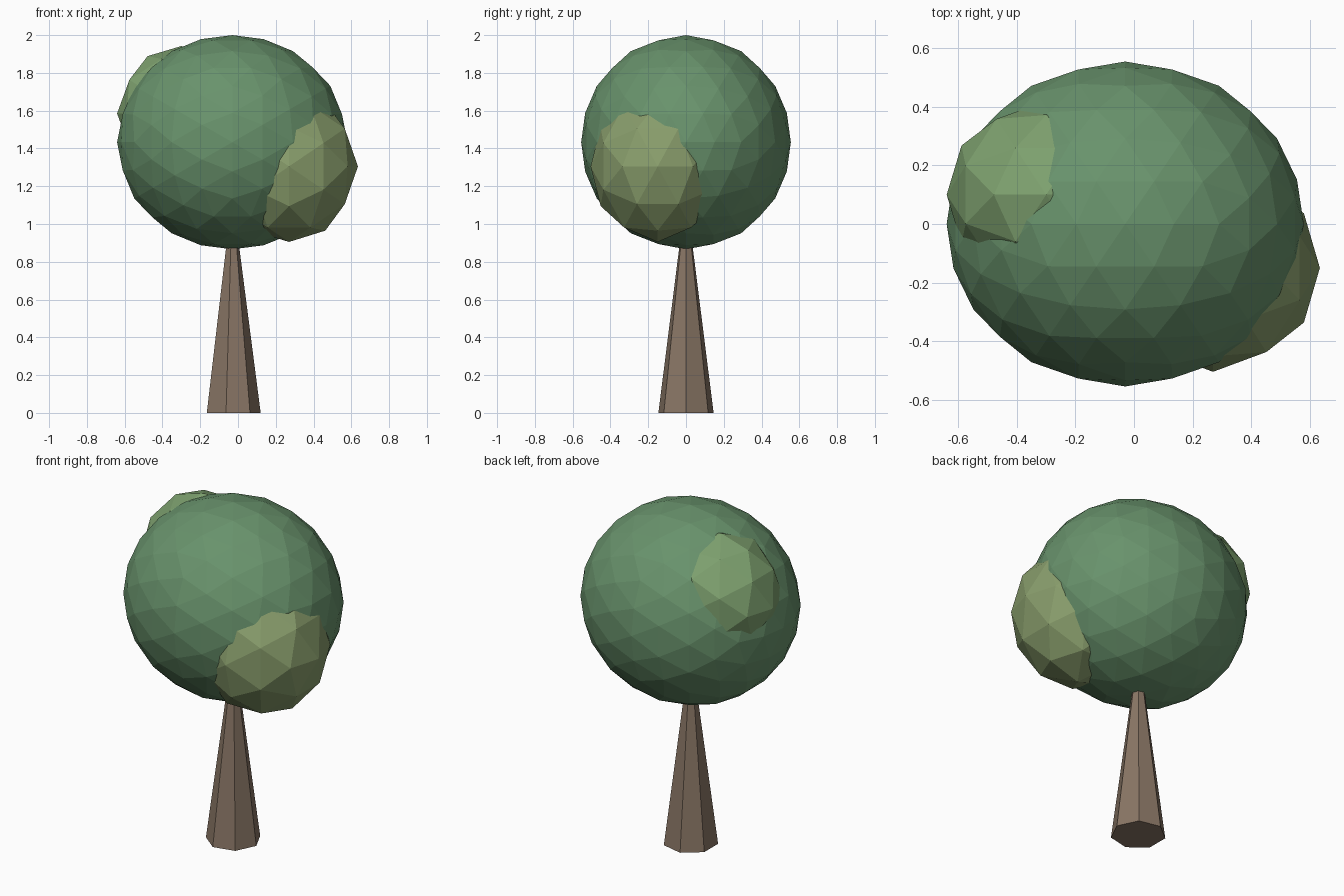
import bpy
import bmesh
from mathutils import Vector

if "Cube" in bpy.data.objects:
    bpy.data.objects.remove(bpy.data.objects["Cube"])

PHI = (1 + 5 ** 0.5) / 2


def finish(bm, name, location, color):
    """Turn a bmesh into a flat-shaded, coloured object."""
    bmesh.ops.recalc_face_normals(bm, faces=bm.faces[:])
    mesh = bpy.data.meshes.new(name)
    bm.to_mesh(mesh)
    bm.free()
    mat = bpy.data.materials.new(name + "_color")
    mat.diffuse_color = (*color, 1)
    mat.use_nodes = True
    mat.node_tree.nodes["Principled BSDF"].inputs["Base Color"].default_value = mat.diffuse_color
    mesh.materials.append(mat)
    obj = bpy.data.objects.new(name, mesh)
    obj.location = location
    bpy.context.collection.objects.link(obj)
    return obj


def leaf_ball(name, center, radii, levels, color):
    """Axis-aligned icosahedron, subdivided, then stretched to an ellipsoid."""
    bm = bmesh.new()
    for a in (-1, 1):
        for b in (-PHI, PHI):
            for co in ((a, 0, b), (0, b, a), (b, a, 0)):
                bm.verts.new(Vector(co).normalized())
    bmesh.ops.convex_hull(bm, input=bm.verts[:])
    for _ in range(levels):
        bmesh.ops.subdivide_edges(bm, edges=bm.edges[:], cuts=1, use_grid_fill=True)
        for v in bm.verts:
            v.co.normalize()
    bmesh.ops.scale(bm, vec=radii, verts=bm.verts[:])
    return finish(bm, name, center, color)


# Seven-sided tapering trunk, its tip buried in the crown
bm = bmesh.new()
height = 1.16
bmesh.ops.create_cone(bm, cap_ends=True, segments=7, radius1=0.15, radius2=0.0, depth=height)
bmesh.ops.remove_doubles(bm, verts=bm.verts[:], dist=1e-5)
# Put one corner on the +x axis
corner = min(bm.verts, key=lambda v: v.co.z)
angle = corner.co.xy.angle_signed(Vector((1, 0)))
for v in bm.verts:
    if v.co.xy.length > 1e-4:
        x, y = v.co.x, v.co.y
        turned = Vector((x, y))
        base = Vector((corner.co.x, corner.co.y)).normalized() if v is None else None
from math import atan2
from mathutils import Matrix
turn = Matrix.Rotation(-atan2(corner.co.y, corner.co.x), 4, 'Z')
bmesh.ops.transform(bm, matrix=turn, verts=bm.verts[:])
finish(bm, "trunk", (-0.03, 0, height / 2), (0.25, 0.18, 0.13))

# Main crown and two smaller leaf clumps
leaf_ball("crown", (-0.03, 0, 1.433), (0.61, 0.555, 0.567), 2, (0.14, 0.29, 0.15))
leaf_ball("front_clump", (0.27, -0.15, 1.305), (0.365, 0.355, 0.40), 1, (0.25, 0.34, 0.15))
leaf_ball("back_clump", (-0.30, 0.10, 1.585), (0.34, 0.32, 0.357), 1, (0.21, 0.36, 0.16))
